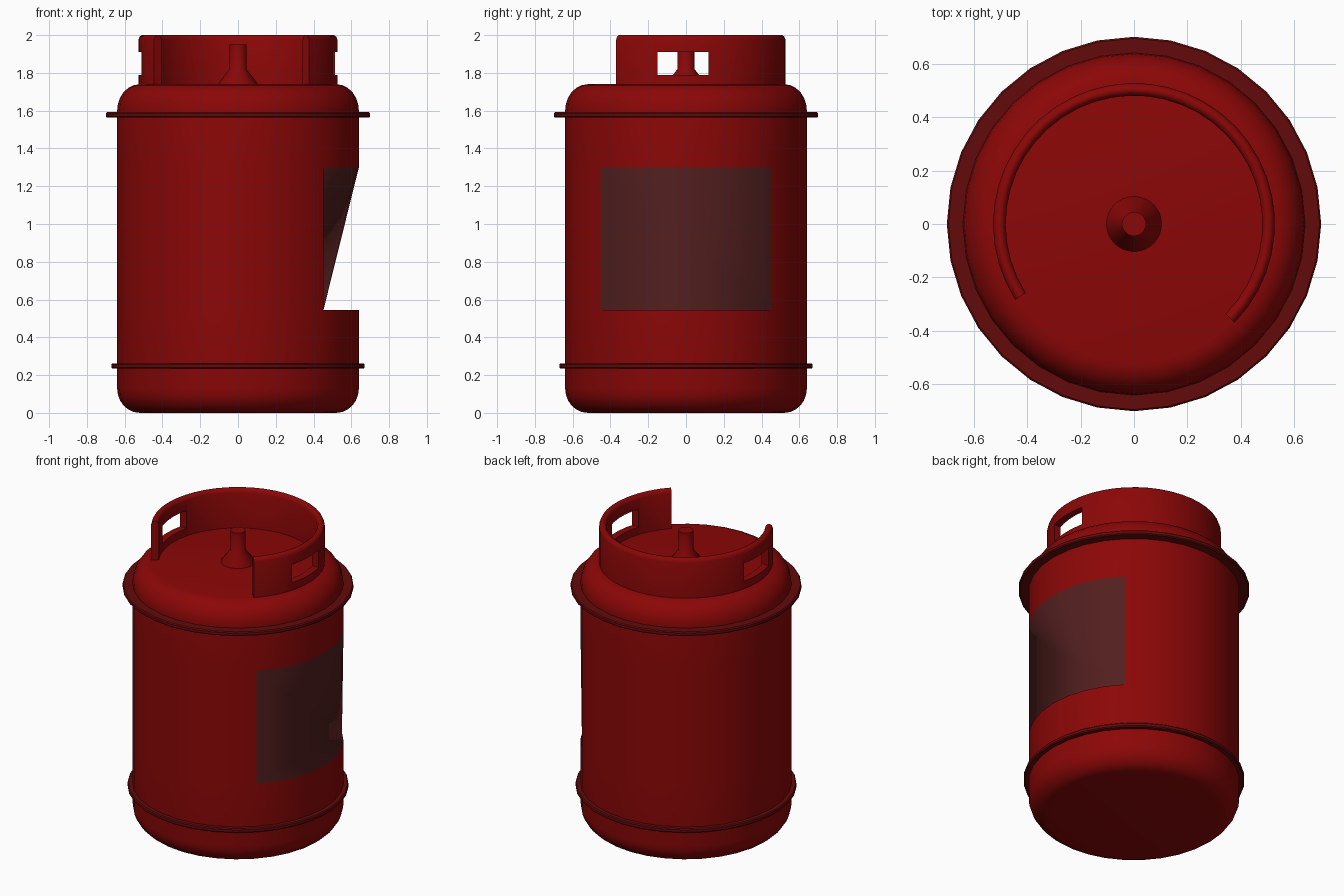
import bpy, bmesh, math
from math import cos, sin, pi, radians

if "Cube" in bpy.data.objects:
    bpy.data.objects.remove(bpy.data.objects["Cube"], do_unlink=True)

SIDES = 32
RADIUS = 0.64
LABEL_LOW, LABEL_HIGH = 0.545, 1.30
HALF = SIDES // 8          # the label covers this many sides each way from +x


def material(name, colour):
    mat = bpy.data.materials.new(name)
    mat.use_nodes = True
    mat.diffuse_color = (*colour, 1)
    bsdf = mat.node_tree.nodes["Principled BSDF"]
    bsdf.inputs["Base Color"].default_value = (*colour, 1)
    bsdf.inputs["Roughness"].default_value = 0.6
    return mat


RED = material("deep red paint", (0.26, 0.002, 0.002))
DARK_RED = material("dark red rim", (0.125, 0.003, 0.003))
GREY = material("dark label", (0.085, 0.0135, 0.0135))


def finish(name, bm, mat, angle=40):
    mesh = bpy.data.meshes.new(name)
    bm.to_mesh(mesh)
    bm.free()
    obj = bpy.data.objects.new(name, mesh)
    bpy.context.collection.objects.link(obj)
    mesh.materials.append(mat)
    if angle:
        select(obj)
        bpy.ops.object.shade_smooth_by_angle(angle=radians(angle))
    return obj


def select(obj):
    bpy.ops.object.select_all(action="DESELECT")
    bpy.context.view_layer.objects.active = obj
    obj.select_set(True)


def ring(bm, r, z, steps):
    return [bm.verts.new((r * cos(2 * pi * k / SIDES), r * sin(2 * pi * k / SIDES), z))
            for k in steps]


def lathe(name, profile, mat, skip=lambda k, low, high: False, closed=False):
    """Turn a profile of (radius, height), listed upwards, around z."""
    bm = bmesh.new()
    rings = [ring(bm, r, z, range(SIDES)) for r, z in profile]
    pairs = list(zip(range(len(rings)), range(1, len(rings))))
    if closed:
        pairs.append((len(rings) - 1, 0))
    else:
        bm.faces.new(rings[0][::-1])
        bm.faces.new(rings[-1])
    for i, j in pairs:
        for k in range(SIDES):
            if not skip(k, profile[i][1], profile[j][1]):
                n = (k + 1) % SIDES
                bm.faces.new((rings[i][k], rings[i][n], rings[j][n], rings[j][k]))
    return finish(name, bm, mat)


def round_edge(r, z, dr, dz, start, end, steps=6):
    """Quarter ellipse for a rounded profile edge."""
    angles = [radians(start + (end - start) * i / steps) for i in range(steps + 1)]
    return [(r + dr * cos(a), z + dz * sin(a)) for a in angles]


# Tank with rounded ends, open where the label sits
def label_gap(k, low, high):
    return (low, high) == (LABEL_LOW, LABEL_HIGH) and (k < HALF or k >= SIDES - HALF)


tank = (round_edge(RADIUS - 0.12, 0.13, 0.12, 0.13, -90, 0)
        + [(RADIUS, LABEL_LOW), (RADIUS, LABEL_HIGH)]
        + round_edge(RADIUS - 0.12, 1.60, 0.12, 0.14, 0, 90))
lathe("tank", tank, RED, label_gap)

# Two thin rims around the tank
for name, r, z in (("lower_rim", 0.67, 0.248), ("upper_rim", 0.70, 1.578)):
    lathe(name, [(RADIUS - 0.02, z - 0.014), (r - 0.006, z - 0.014), (r, z - 0.008),
                 (r, z + 0.008), (r - 0.006, z + 0.014), (RADIUS - 0.02, z + 0.014)],
          DARK_RED, closed=True)

# Sunken label: a ledge below and a slope fanning from one lower corner
bm = bmesh.new()
low = ring(bm, RADIUS, LABEL_LOW, range(-HALF, HALF + 1))
high = ring(bm, RADIUS, LABEL_HIGH, range(-HALF, HALF + 1))
corner = low[-1]
for a, b in zip(low[:-2], low[1:-1]):
    bm.faces.new((corner, a, b))
bm.faces.new((corner, high[0], low[0]))
for a, b in zip(high[:-1], high[1:]):
    bm.faces.new((corner, b, a))
label = finish("label", bm, GREY, angle=0)
label.data.shade_smooth()
label.data.normals_split_custom_set_from_vertices(
    [(v.co.x / RADIUS, v.co.y / RADIUS, 0) for v in label.data.vertices])

# Valve on top
lathe("valve", [(0.103, 1.735), (0.103, 1.745), (0.045, 1.82), (0.045, 1.95)], RED)

# Guard collar, open at the front
START, END = radians(-44.5), radians(212.5)
INNER, OUTER, BASE, TOP = 0.48, 0.527, 1.72, 2.0
section = [(INNER, BASE), (OUTER, BASE), (OUTER, TOP - 0.025), (OUTER - 0.006, TOP - 0.008),
           (OUTER - 0.018, TOP), (INNER + 0.018, TOP), (INNER + 0.006, TOP - 0.008),
           (INNER, TOP - 0.025)]
STEPS = 32
bm = bmesh.new()
loops = []
for s in range(STEPS + 1):
    a = START + (END - START) * s / STEPS
    loops.append([bm.verts.new((r * cos(a), r * sin(a), z)) for r, z in section])
for one, two in zip(loops, loops[1:]):
    for i in range(len(section)):
        j = (i + 1) % len(section)
        bm.faces.new((one[i], two[i], two[j], one[j]))
bm.faces.new(loops[0])
bm.faces.new(loops[-1][::-1])
bmesh.ops.recalc_face_normals(bm, faces=bm.faces)
collar = finish("guard_collar", bm, RED, angle=0)

# Hand holes on both sides of the collar
bm = bmesh.new()
bmesh.ops.create_cube(bm, size=1)
bmesh.ops.scale(bm, vec=(1.4, 0.27, 0.12), verts=bm.verts)
bmesh.ops.translate(bm, vec=(0, -0.015, 1.85), verts=bm.verts)
cutter = finish("hand_hole_cutter", bm, RED, angle=0)
cutter.hide_render = True
cut = collar.modifiers.new("hand_holes", "BOOLEAN")
cut.operation = "DIFFERENCE"
cut.solver = "EXACT"
cut.object = cutter
select(collar)
bpy.ops.object.modifier_apply(modifier=cut.name)
bpy.data.objects.remove(cutter, do_unlink=True)
select(collar)
bpy.ops.object.shade_smooth_by_angle(angle=radians(40))
